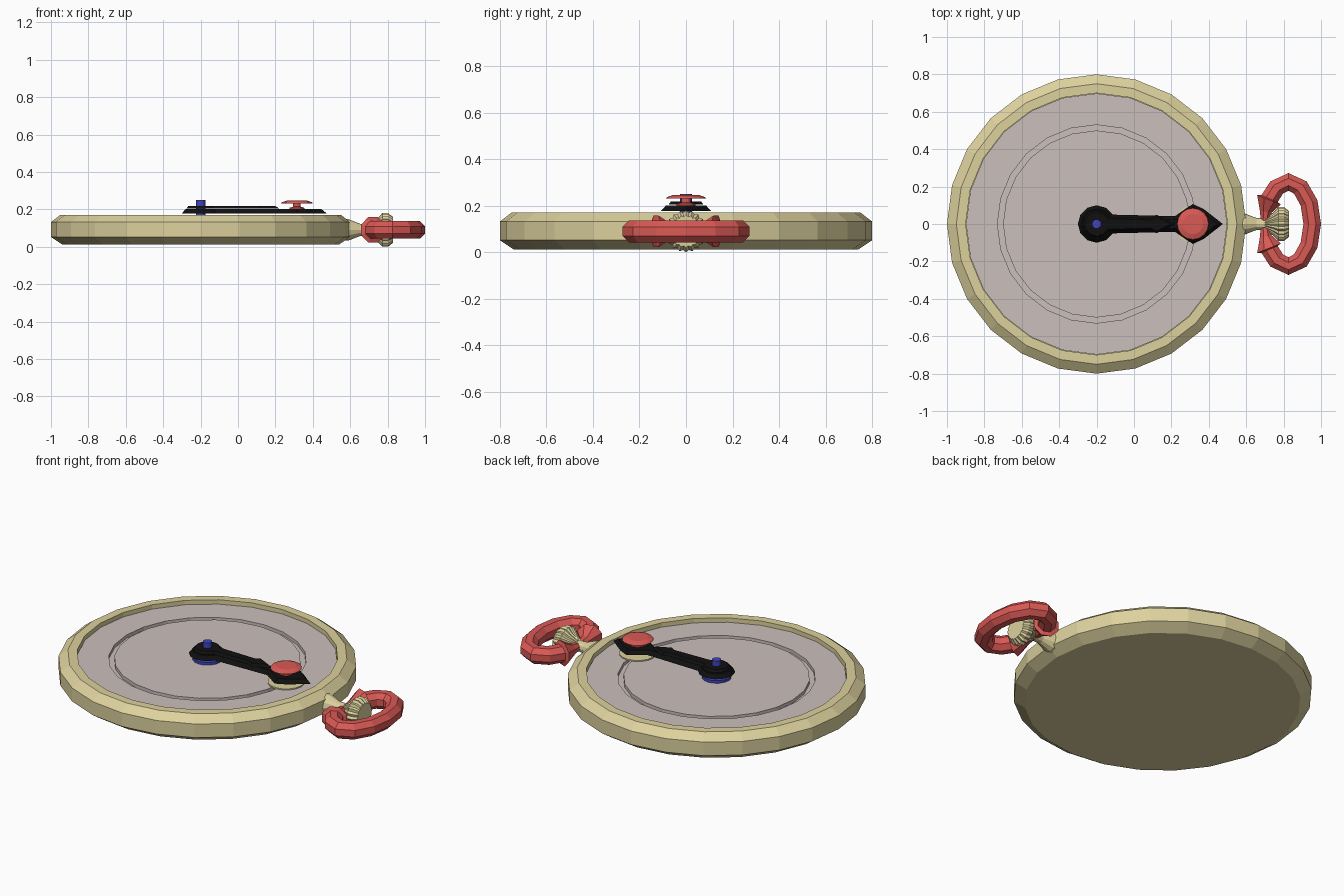
import bpy, bmesh, math
from mathutils import Vector

if "Cube" in bpy.data.objects:
    bpy.data.objects.remove(bpy.data.objects["Cube"])


def material(name, rgba):
    m = bpy.data.materials.new(name)
    m.diffuse_color = rgba
    m.use_nodes = True
    m.node_tree.nodes["Principled BSDF"].inputs["Base Color"].default_value = m.diffuse_color
    return m


BRASS = material("brass", (0.72, 0.64, 0.34, 1))
PALE = material("pale", (0.60, 0.52, 0.50, 0.8))
RED = material("red", (0.70, 0.10, 0.09, 1))
BLUE = material("blue", (0.05, 0.06, 0.50, 1))
BLACK = material("black", (0.005, 0.005, 0.005, 1))


def finish(bm, name, mat):
    bmesh.ops.recalc_face_normals(bm, faces=bm.faces)
    me = bpy.data.meshes.new(name)
    bm.to_mesh(me)
    bm.free()
    me.materials.append(mat)
    ob = bpy.data.objects.new(name, me)
    bpy.context.collection.objects.link(ob)
    return ob


def bridge(bm, a, b):
    n = len(a)
    for i in range(n):
        bm.faces.new((a[i], a[(i + 1) % n], b[(i + 1) % n], b[i]))


def lathe(name, mat, profile, centre, n=24, along_x=False, tooth=1.0):
    """Spin (radius, height) points; tooth < 1 shrinks every other spoke."""
    bm = bmesh.new()
    rings = []
    for r, h in profile:
        ring = []
        for i in range(n):
            a = 2 * math.pi * i / n
            k = r * (tooth if i % 2 else 1)
            p = (h, k * math.cos(a), k * math.sin(a)) if along_x else (k * math.cos(a), k * math.sin(a), h)
            ring.append(bm.verts.new(p))
        rings.append(ring)
    for a, b in zip(rings, rings[1:]):
        bridge(bm, a, b)
    bm.faces.new(rings[0])
    bm.faces.new(rings[-1])
    bmesh.ops.translate(bm, verts=bm.verts, vec=centre)
    return finish(bm, name, mat)


def hand(name, mat, hub, half, z, height, bevel):
    """Flat pointer with sloped sides, mirrored about its length."""
    pts = [(-0.2 + hub * math.cos(math.radians(a)), hub * math.sin(math.radians(a)))
           for a in (180, 150, 120, 90, 60, 30)] + half
    pts += [(x, -y) for x, y in reversed(pts[1:-1])]
    bm = bmesh.new()
    top = bm.faces.new([bm.verts.new((x, y, z)) for x, y in reversed(pts)])
    bm.normal_update()
    bmesh.ops.inset_region(bm, faces=[top], thickness=bevel, depth=0,
                           use_boundary=True, use_even_offset=True)
    for v in top.verts:
        v.co.z = z + height
    bmesh.ops.holes_fill(bm, edges=[e for e in bm.edges if e.is_boundary], sides=0)
    return finish(bm, name, mat)


# Case: faceted rim, recessed inside, closed back
C = (-0.2, 0, 0)
lathe("case", BRASS, [(0.74, 0.012), (0.80, 0.052), (0.80, 0.092), (0.80, 0.132),
                      (0.75, 0.17), (0.70, 0.17), (0.70, 0.115)], C)

# Dial with a shallow circular groove
lathe("dial", PALE, [(0.698, 0.118), (0.698, 0.145), (0.53, 0.145), (0.53, 0.125),
                     (0.50, 0.125), (0.50, 0.145)], C)

# Centre pin and its base
lathe("pin_base", BLUE, [(0.08, 0.143), (0.08, 0.16)], C, 16)
lathe("centre_pin", BLUE, [(0.025, 0.15), (0.025, 0.25)], C, 12)

# Two stacked hands
hand("long_hand", BLACK, 0.1, [(0.22, 0.042), (0.315, 0.107), (0.375, 0.078), (0.475, 0)], 0.178, 0.023, 0.018)
hand("short_hand", BLACK, 0.075, [(0.09, 0.032), (0.12, 0.05), (0.22, 0)], 0.205, 0.014, 0.01)

# Disc beneath the pointer tip and the button on top of it
B = (0.315, 0, 0)
lathe("tip_disc", BRASS, [(0.10, 0.143), (0.10, 0.152)], B, 16)
lathe("button", RED, [(0.04, 0.198), (0.04, 0.208), (0.02, 0.214), (0.02, 0.23),
                      (0.085, 0.232), (0.08, 0.238), (0.055, 0.246)], B, 16)

# Neck and toothed winding crown
A = (0, 0, 0.09)
lathe("neck", BRASS, [(0.058, 0.55), (0.058, 0.588), (0.032, 0.655), (0.03, 0.71)], A, 12, True)
lathe("crown", BRASS, [(0.03, 0.70), (0.062, 0.745), (0.09, 0.772), (0.09, 0.802), (0.07, 0.828)],
      A, 40, True, 0.9)

# Bow: elliptical ring, flared into cones where it meets the neck
half = [(a, 0.047) for a in range(0, 121, 30)] + [(143, 0.047), (145, 0.068), (163, 0.032)]
stations = half + [(180, 0.02)] + [(360 - a, r) for a, r in reversed(half[1:])]
bm = bmesh.new()
rings = []
for a, r in stations:
    t = math.radians(a)
    c = Vector((0.826 + 0.127 * math.cos(t), 0.225 * math.sin(t), 0.09))
    out = Vector((math.cos(t) / 0.127, math.sin(t) / 0.225, 0)).normalized()
    ring = []
    for i in range(8):
        u = math.radians(22.5 + 45 * i)
        k = r / math.cos(math.radians(22.5))
        ring.append(bm.verts.new(c + out * (k * math.cos(u)) + Vector((0, 0, k * math.sin(u)))))
    rings.append(ring)
for i in range(len(rings)):
    bridge(bm, rings[i - 1], rings[i])
finish(bm, "bow", RED)
